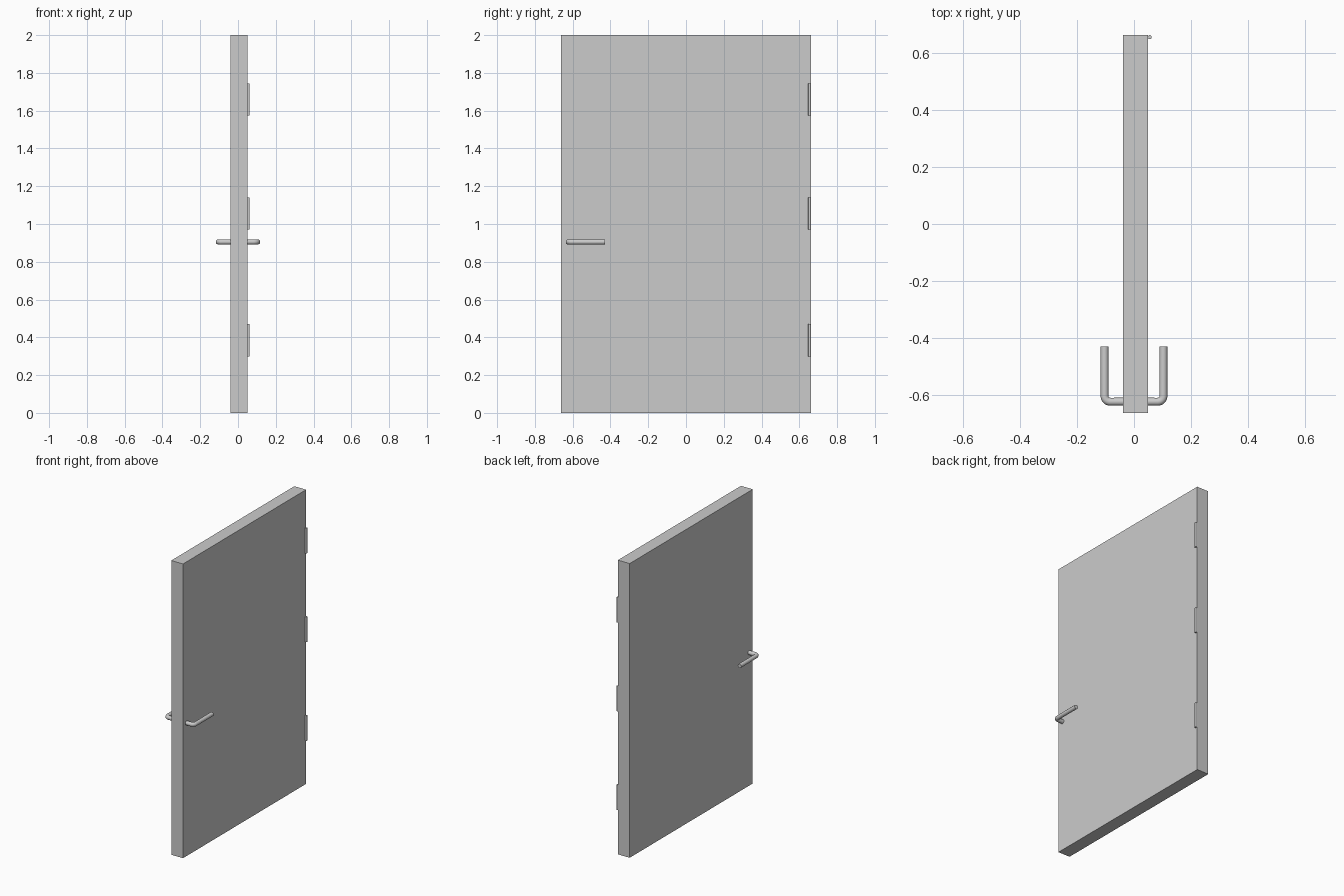
import bpy, math

if "Cube" in bpy.data.objects:
    bpy.data.objects.remove(bpy.data.objects["Cube"])

X0, X1, HALF_W, HEIGHT = -0.039, 0.049, 0.661, 2.0
WIN_Y, WIN_Z = (-0.18, 0.165), (1.50, 1.665)


def box(name, x, y, z):
    bpy.ops.mesh.primitive_cube_add(
        size=1, location=(sum(x) / 2, sum(y) / 2, sum(z) / 2))
    o = bpy.context.object
    o.name = name
    o.scale = (x[1] - x[0], y[1] - y[0], z[1] - z[0])
    bpy.ops.object.transform_apply(location=False, rotation=False, scale=True)
    return o


def tube(name, points, radius):
    curve = bpy.data.curves.new(name, 'CURVE')
    curve.dimensions = '3D'
    curve.bevel_depth = radius
    curve.bevel_resolution = 4
    curve.use_fill_caps = True
    s = curve.splines.new('POLY')
    s.points.add(len(points) - 1)
    for p, co in zip(s.points, points):
        p.co = (*co, 1)
    o = bpy.data.objects.new(name, curve)
    bpy.context.collection.objects.link(o)
    bpy.ops.object.select_all(action='DESELECT')
    o.select_set(True)
    bpy.context.view_layer.objects.active = o
    bpy.ops.object.convert(target='MESH')
    bpy.ops.object.shade_smooth_by_angle(angle=math.radians(40))


# Door leaf with a window opening
door = box("door_leaf", (X0, X1), (-HALF_W, HALF_W), (0, HEIGHT))
cutter = box("window_cutter", (-0.2, 0.2), WIN_Y, WIN_Z)
mod = door.modifiers.new("window_opening", 'BOOLEAN')
mod.object = cutter
mod.operation = 'DIFFERENCE'
mod.solver = 'EXACT'
bpy.context.view_layer.objects.active = door
bpy.ops.object.modifier_apply(modifier=mod.name)
bpy.data.objects.remove(cutter, do_unlink=True)

# Flush window pane
box("window_pane", (X0, X1), WIN_Y, WIN_Z)

# Lever handles: spindle, rounded elbow and grip on each face
R, BEND, REACH, HY, HZ = 0.014, 0.02, 0.103, -0.622, 0.905
for side, face, label in ((1, X1, "right"), (-1, X0, "left")):
    path = [(face - side * 0.01, HY, HZ)]
    for i in range(7):
        a = math.radians(-90 + 15 * i)
        path.append((side * (REACH - BEND + BEND * math.cos(a)),
                     HY + BEND + BEND * math.sin(a), HZ))
    path.append((side * REACH, -0.428, HZ))
    tube("handle_" + label, path, R)

# Hinge barrels
for i, z in enumerate((0.385, 1.056, 1.659)):
    bpy.ops.mesh.primitive_cylinder_add(
        vertices=16, radius=0.007, depth=0.171, location=(0.055, 0.654, z))
    bpy.context.object.name = f"hinge_{i + 1}"
    bpy.ops.object.shade_smooth_by_angle(angle=math.radians(40))
